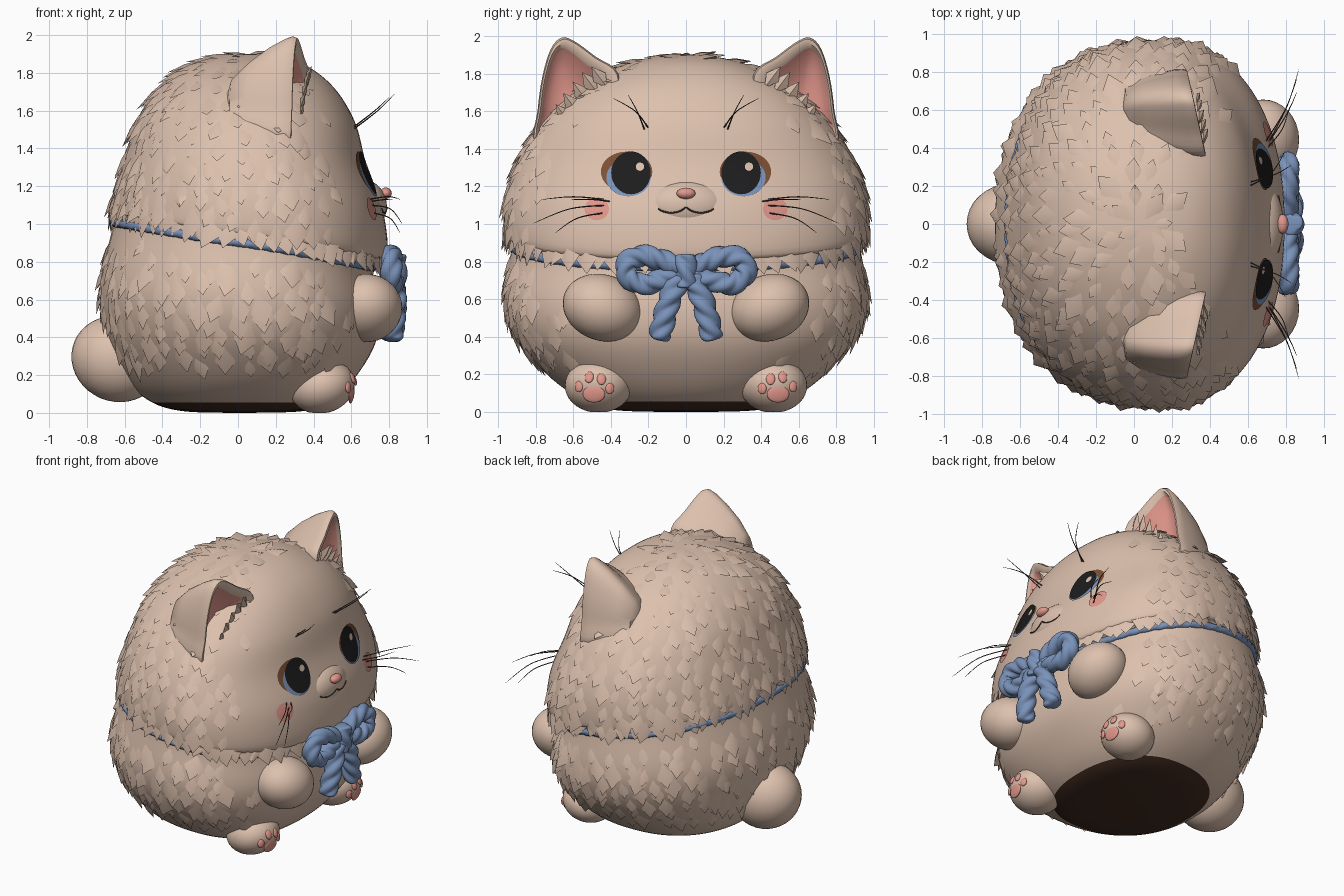
import bpy, bmesh, math, random
from mathutils import Vector, Matrix
from mathutils.bvhtree import BVHTree

if "Cube" in bpy.data.objects:
    bpy.data.objects.remove(bpy.data.objects["Cube"])

random.seed(4)
V, TAU = Vector, math.tau


def material(name, rgb):
    m = bpy.data.materials.new(name)
    m.diffuse_color = (*rgb, 1)
    m.use_nodes = True
    m.node_tree.nodes["Principled BSDF"].inputs["Base Color"].default_value = m.diffuse_color
    return m


CREAM = material("cream fur", (0.72, 0.53, 0.42))
BLUE = material("blue cord", (0.195, 0.29, 0.49))
PINK = material("pink skin", (0.76, 0.31, 0.26))
BROWN = material("dark brown base", (0.055, 0.025, 0.015))
BLACK = material("black pupil", (0.012, 0.012, 0.013))
AMBER = material("amber eye rim", (0.20, 0.08, 0.035))
GREY = material("dark whisker", (0.06, 0.045, 0.04))


def finish(name, bm, mats, rule=None, face_front=False):
    bmesh.ops.remove_doubles(bm, verts=bm.verts, dist=1e-5)
    bmesh.ops.recalc_face_normals(bm, faces=bm.faces)
    bm.normal_update()
    for f in bm.faces:
        if face_front and f.normal.x < 0:
            f.normal_flip()
        if rule:
            f.material_index = rule(f)
    me = bpy.data.meshes.new(name)
    bm.to_mesh(me)
    bm.free()
    for m in mats:
        me.materials.append(m)
    ob = bpy.data.objects.new(name, me)
    bpy.context.collection.objects.link(ob)
    bpy.ops.object.select_all(action='DESELECT')
    ob.select_set(True)
    bpy.context.view_layer.objects.active = ob
    bpy.ops.object.shade_smooth_by_angle(angle=math.radians(50))
    return ob


def spline(pts, t, cyclic=False):
    n, i = len(pts), int(math.floor(t))
    if not cyclic:
        i = min(i, n - 2)
    f = t - i
    g = lambda k: pts[k % n] if cyclic else pts[max(0, min(n - 1, k))]
    return [0.5 * (2 * b + (c - a) * f + (2*a - 5*b + 4*c - d) * f*f + (3*b - a - 3*c + d) * f**3)
            for a, b, c, d in zip(g(i - 1), g(i), g(i + 1), g(i + 2))]


def loft(name, rings, mats, rule=None, cyclic=False):
    bm = bmesh.new()
    rows = [[bm.verts.new(p) for p in r] for r in rings]
    n = len(rows[0])
    for k in range(len(rows) - (0 if cyclic else 1)):
        a, b = rows[k], rows[(k + 1) % len(rows)]
        for j in range(n):
            bm.faces.new((a[j], a[(j + 1) % n], b[(j + 1) % n], b[j]))
    return finish(name, bm, mats, rule)


def ellipsoid(name, c, r, mat, rot=Matrix()):
    bm = bmesh.new()
    m = Matrix.Translation(c) @ rot @ Matrix.Diagonal((*r, 1))
    bmesh.ops.create_uvsphere(bm, u_segments=32, v_segments=20, radius=1, matrix=m)
    return finish(name, bm, [mat])


def rope(name, pts, r, mat, ref=(1, 0, 0), twist=0, sides=24, steps=60, cyclic=False, point=False):
    """Sweep along a smooth path; twist gives three twisted strands."""
    span = len(pts) if cyclic else len(pts) - 1
    path = [V(spline(pts, span * k / steps, cyclic)) for k in range(steps if cyclic else steps + 1)]
    rings, s = [], 0
    for k, p in enumerate(path):
        q = path[(k + 1) % len(path)] if cyclic else path[min(k + 1, steps)]
        o = path[k - 1] if cyclic or k else p
        t = (q - o).normalized()
        u = t.cross(V(ref)).normalized()
        w = t.cross(u)
        e = 2 * k / steps - 1
        rr = r if cyclic else r * math.sqrt(max(0, 1 - abs(e) ** 12))
        if point:
            rr = r * (1 - k / steps) ** 0.5
        ring = []
        for j in range(sides):
            a = TAU * j / sides
            lobes = 0.76 + 0.3 * abs(math.cos(1.5 * (a + twist * s))) if twist else 1
            ring.append(p + (u * math.cos(a) + w * math.sin(a)) * rr * lobes)
        rings.append(ring)
        s += (q - p).length
    return loft(name, rings, [mat], None, cyclic)


# Round body profile: z, back x, front x, half width, neck tilt
PROFILE = [(0, 0, 0, 0, 0), (.01, -.3, .35, .38, 0), (.07, -.48, .5, .56, 0), (.2, -.6, .63, .74, 0),
           (.4, -.70, .73, .905, .2), (.62, -.73, .75, .965, .5), (.9, -.655, .71, .925, 1),
           (.95, -.672, .79, .965, 1), (1.14, -.64, .768, .958, .6), (1.35, -.59, .68, .89, .3),
           (1.55, -.53, .62, .765, .1), (1.72, -.42, .51, .585, 0), (1.84, -.26, .36, .35, 0),
           (1.893, -.09, .2, .14, 0), (1.9, .06, .06, 0, 0)]


def surf(th, t):
    z, x0, x1, yh, w = spline(PROFILE, t)
    c, s = math.cos(th), math.sin(th)
    cx = (x0 + x1) / 2 + 0.05 * (x1 - x0)
    soft = lambda v: math.copysign(abs(v) ** 0.9, v)
    return V((cx + soft(c) * ((x1 - cx) if c > 0 else (cx - x0)), yh * soft(s), z - 0.12 * c * w))


def shell(t0, t1):
    n = (t1 - t0) * 6
    return [[surf(TAU * j / 96, t0 + k / 6) for j in range(96)] for k in range(n + 1)]


body = loft("body", shell(0, 6), [CREAM, BROWN], lambda f: int(f.calc_center_median().z < 0.06))
head = loft("head", shell(6, 14), [CREAM])


# Fur tufts: low ridged points laid like shingles
def tuft(bm, p, n, d, w, l, h):
    side = n.cross(d).normalized()
    root, left, right, mid, tip = [bm.verts.new(q) for q in (
        p - d * l * .6 - n * .01, p - side * w / 2 - n * .012, p + side * w / 2 - n * .012,
        p + n * h * .7, p + d * l * .6 + n * h)]
    for f in ((root, left, mid), (root, mid, right), (left, tip, mid), (mid, tip, right),
              (left, right, tip), (root, right, left)):
        bm.faces.new(f)


def fur(name, t0, t1, step, bald, fringe):
    bm, t, row = bmesh.new(), t0, 0
    while t < t1:
        around = 3.2 * (spline(PROFILE, t)[3] + (spline(PROFILE, t)[2] - spline(PROFILE, t)[1]) / 2)
        hem = fringe and row == 0
        n = max(5, int(around / (0.08 if hem else 0.12)))
        for j in range(n):
            th = TAU * (j + row % 2 / 2 + random.uniform(-.25, .25)) / n
            th = (th + math.pi) % TAU - math.pi
            tt = t + random.uniform(-.15, .15) * (0.3 if hem else 1)
            if abs(th) < bald + random.uniform(-.2, .2) and t < 12.5 and not hem:
                continue
            p = surf(th, tt)
            d = (surf(th, tt - .05) - surf(th, tt + .05)).normalized()
            e = surf(th + .02, tt) - surf(th - .02, tt)
            nor = e.cross(-d).normalized()
            if hem:  # collar fringe hangs straight down over the cord
                nor = V((nor.x, nor.y, 0)).normalized()
                d = V((0, 0, -1))
            d = (d + e.normalized() * random.uniform(-.35, .35)).normalized()
            k = random.uniform(.75, 1.2)
            tuft(bm, p, nor, d, .14 * k, .15 * k, random.uniform(.006, .027) * k)
        t += step
        row += 1
    return finish(name, bm, [CREAM])


fur("head_fur", 6.8, 13.4, .47, 0.95, True)
fur("body_fur", 3.4, 5.75, .35, 0.85, False)

# Neck cord and twisted bow
rope("neck_cord", [surf(TAU * j / 24, 5.95) for j in range(24)], .026, BLUE, (0, 0, 1), 25, 12, 240, True)
for s in (-1, 1):
    rope("bow_loop", [(.81, s * y, z) for y, z in ((.02, .75), (.11, .80), (.22, .83), (.305, .805),
         (.315, .73), (.24, .68), (.14, .70), (.03, .74))], .058, BLUE, twist=20 * s, steps=90)
    rope("bow_tail", [(.81, s * .03, .72), (.83, s * .09, .59), (.81, s * .145, .38)],
         .062, BLUE, twist=20 * s)
rope("bow_knot", [(.83, 0, .66), (.835, 0, .75), (.83, 0, .84)], .06, BLUE, twist=20)

# Tail, muzzle and nose
ellipsoid("tail", (-.64, 0, .285), (.245, .215, .225), CREAM, Matrix.Rotation(.4, 4, 'Y'))
muzzle = ellipsoid("muzzle", (.66, 0, 1.095), (.128, .23, .14), CREAM)
ellipsoid("nose", (.782, 0, 1.163), (.032, .05, .03), PINK)


def tree(ob):
    return BVHTree.FromPolygons([v.co for v in ob.data.vertices], [p.vertices for p in ob.data.polygons])


FACE = [tree(head), tree(muzzle)]


def front(trees, y, z):
    hits = [t.ray_cast(V((2, y, z)), V((-1, 0, 0)))[0] for t in trees]
    return max(h.x for h in hits if h)


def decal(name, cy, cz, ry, rz, off, mat):
    """Thin oval patch that follows the face."""
    bm = bmesh.new()
    rows = []
    for k in range(1, 9):
        ring = []
        for j in range(32):
            y = cy + ry * k / 8 * math.cos(TAU * j / 32)
            z = cz + rz * k / 8 * math.sin(TAU * j / 32)
            ring.append(bm.verts.new((front(FACE, y, z) + off, y, z)))
        rows.append(ring)
    bm.faces.new(rows[0])
    for a, b in zip(rows, rows[1:]):
        for j in range(32):
            bm.faces.new((a[j], a[j - 1], b[j - 1], b[j]))
    finish(name, bm, [mat], face_front=True)


# Ear outline (y, z) and rings (height scale, width scale, depth, outward shift)
EAR = [(.80, 1.42), (.79, 1.6), (.765, 1.78), (.72, 1.93), (.66, 1.992), (.59, 1.97), (.48, 1.89),
       (.36, 1.80), (.38, 1.6), (.55, 1.42)]
EAR_RINGS = [(0, 0, -.36, 0), (.35, .58, -.32, 0), (.62, .8, -.22, 0), (.84, .93, -.11, 0),
             (.96, .99, -.03, 0), (1, 1, .01, 0), (.97, .97, .035, 0), (.90, .88, .035, .01),
             (.83, .76, .01, .025), (.80, .72, 0, .03), (.55, .5, -.045, .03), (.25, .25, -.065, .03),
             (0, 0, -.07, .03)]

for s in (-1, 1):
    # Ears: hollow rounded cones turned outward, with a pink inside and fluff
    shape = [spline(EAR, k / 4, True) for k in range(40)]
    rings = [[V((.29 + dx - .22 * (y - .60) * kz, s * (.58 + dy + (y - .58) * ky), 1.64 + (z - 1.64) * kz))
              for y, z in shape] for kz, ky, dx, dy in EAR_RINGS]
    ear = loft("ear", rings, [CREAM, PINK])
    for f in ear.data.polygons:
        f.material_index = int(f.index >= 8 * 40)
    bm = bmesh.new()
    for y, z in ((.46, 1.78), (.51, 1.75), (.56, 1.70), (.61, 1.64), (.65, 1.58)):
        tuft(bm, V((.345 - .22 * (y - .6), s * y, z)), V((1, 0, 0)), V((0, s * .6, .8)), .08, .12, .015)
    finish("ear_fluff", bm, [CREAM])

    # Eyes and cheeks
    decal("eye_rim", s * .316, 1.278, .137, .107, .005, AMBER)
    decal("iris", s * .306, 1.247, .118, .10, .008, BLUE)
    decal("pupil", s * .293, 1.272, .105, .114, .011, BLACK)
    decal("eye_glint", s * .29 + .045, 1.305, .022, .022, .014, CREAM)
    decal("cheek_blush", s * .475, 1.08, .065, .06, .007, PINK)

    # Mouth half
    rope("mouth", [(front(FACE, s * y, z), s * y, z) for y, z in
         ((0, 1.09), (.03, 1.07), (.08, 1.06), (.13, 1.07), (.15, 1.085))], .0045, GREY, sides=6, steps=20)

    # Whiskers and brow hairs: start, bend, tip as (y, z), tip x
    for (y0, z0), (y1, z1), (y2, z2), out in (
            ((.43, 1.13), (.6, 1.145), (.77, 1.13), .86), ((.42, 1.10), (.62, 1.08), (.82, 1.0), .87),
            ((.43, 1.06), (.58, 1.03), (.70, .95), .86), ((.40, 1.12), (.5, 1.13), (.62, 1.13), .82),
            ((.20, 1.51), (.27, 1.60), (.39, 1.67), .80), ((.22, 1.50), (.26, 1.60), (.31, 1.69), .83)):
        x0 = front(FACE, s * y0, z0) - .01
        rope("whisker", [(x0, s * y0, z0), ((x0 + out) / 2 + .02, s * y1, z1), (out, s * y2, z2)],
             .004, GREY, sides=6, steps=14, point=True)

    # Front paws
    ellipsoid("front_paw", (.68, s * .445, .555), (.19, .215, .175), CREAM, Matrix.Rotation(s * .35, 4, 'X'))

    # Feet with pink pads
    foot = ellipsoid("foot", (.445, s * .465, .14), (.175, .18, .142), CREAM, Matrix.Rotation(-.25, 4, 'Y'))
    for v in foot.data.vertices:
        v.co.z = max(v.co.z, 0.0)
    sole = [tree(foot)]
    for y, z, ry, rz in ((.49, .095, .06, .045), (.405, .125, .024, .03), (.45, .175, .024, .032),
                         (.515, .185, .024, .032), (.57, .135, .024, .03)):
        ellipsoid("paw_pad", (front(sole, s * y, z), s * y, z), (.012, ry, rz), PINK,
                  Matrix.Rotation(s * (y - .465) * 5, 4, 'Z') @ Matrix.Rotation(-(z - .12) * 6, 4, 'Y'))
